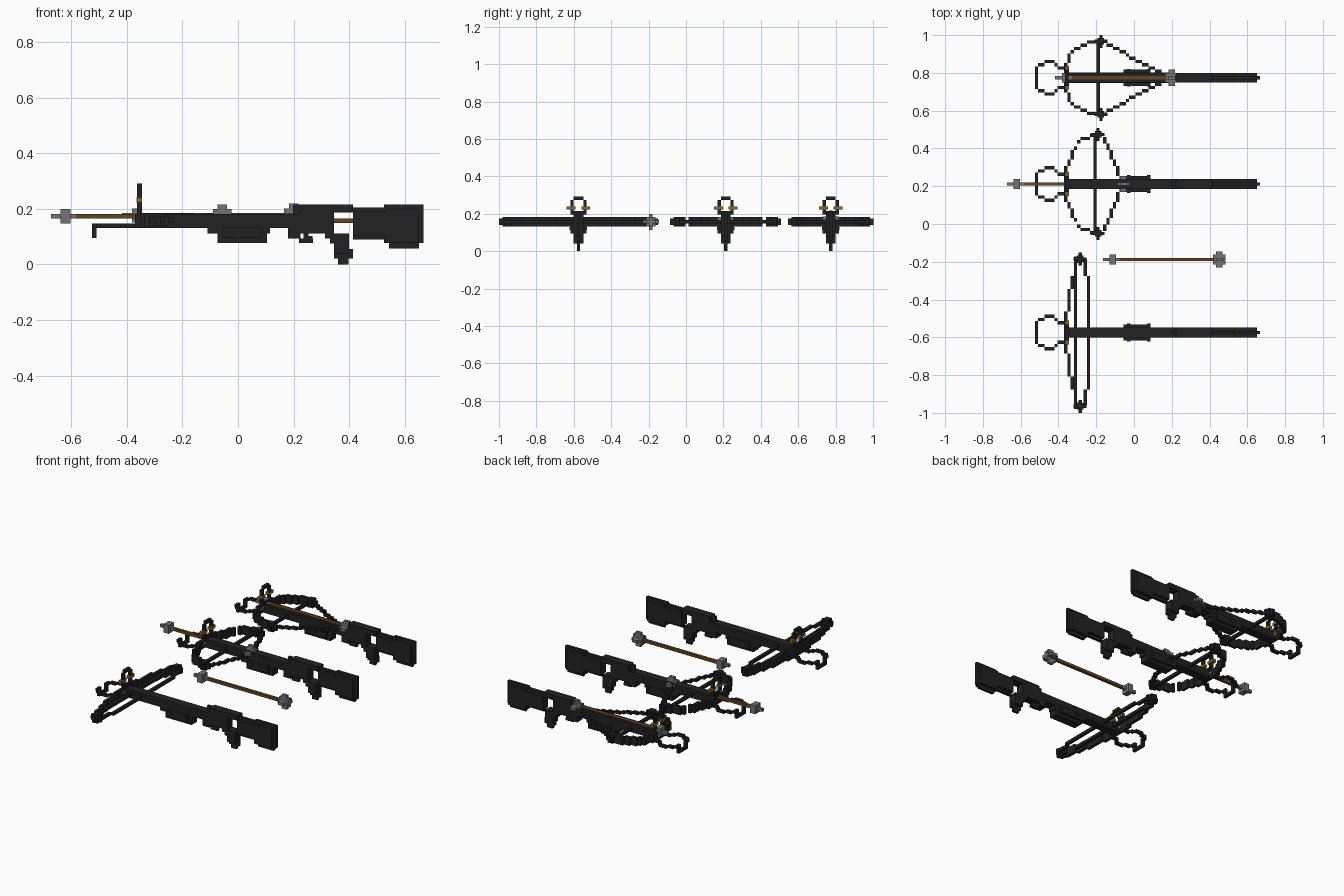
import bpy, bmesh
from mathutils import Matrix, Vector

old = bpy.data.objects.get("Cube")
if old:
    bpy.data.objects.remove(old)

V = 0.0172          # size of one block
H = V / 2
ZB = 0.157          # height of the bow and string


def material(name, rgb):
    m = bpy.data.materials.new(name)
    m.use_nodes = True
    m.diffuse_color = (*rgb, 1)
    m.node_tree.nodes["Principled BSDF"].inputs["Base Color"].default_value = (*rgb, 1)
    return m


BLACK = material("black", (0.016, 0.016, 0.016))
GREY = material("steel grey", (0.17, 0.17, 0.17))
WOOD = material("brown wood", (0.12, 0.06, 0.016))
BRASS = material("brass", (0.27, 0.13, 0.025))


def blocks(name, boxes, mat, loc=(0, 0, 0)):
    """One object from boxes given as (x0, x1, y0, y1, z0, z1)."""
    bm = bmesh.new()
    for x0, x1, y0, y1, z0, z1 in boxes:
        mid = Matrix.Translation(((x0 + x1) / 2, (y0 + y1) / 2, (z0 + z1) / 2))
        bmesh.ops.create_cube(bm, size=1, matrix=mid @ Matrix.Diagonal((x1 - x0, y1 - y0, z1 - z0, 1)))
    me = bpy.data.meshes.new(name)
    bm.to_mesh(me)
    bm.free()
    me.materials.append(mat)
    ob = bpy.data.objects.new(name, me)
    ob.location = loc
    bpy.context.collection.objects.link(ob)
    return ob


def slabs(name, rows, mat, loc):
    """Boxes centred on y, given as (x0, x1, z0, z1, half width)."""
    return blocks(name, [(a, b, -w, w, c, d) for a, b, c, d, w in rows], mat, loc)


def trail(points, z0, z1):
    """Stepped blocks along a path in plan, mirrored to both sides."""
    cells = set()
    for p, q in zip(points, points[1:]):
        p, q = Vector(p), Vector(q)
        n = max(1, round(max(abs(c) for c in q - p) / V))
        for i in range(n + 1):
            c = p.lerp(q, i / n)
            cells.add((round(c.x / V), round(c.y / V)))
    cells |= {(i, -j) for i, j in cells}
    return [(i * V - H, i * V + H, j * V - H, j * V + H, z0, z1) for i, j in sorted(cells)]


def arrow(name, x, y, z):
    w1, w3, w5 = H, 1.5 * V, 2.5 * V
    blocks(name + "_shaft", [(x + .09, x + .61, -w1, w1, -w1, w1)], WOOD, (0, y, z))
    blocks(name + "_head", [(x, x + .093, -w1, w1, -w1, w1),
                            (x + .035, x + .07, -w3, w3, -w3, w3)], GREY, (0, y, z))
    # Fletching is a cross of two vanes
    vanes = [(x + .583, x + .65, -w3, w3, -w1, w1), (x + .583, x + .65, -w1, w1, -w3, w3),
             (x + .6, x + .634, -w5, w5, -w1, w1), (x + .6, x + .634, -w1, w1, -w5, w5)]
    blocks(name + "_fletching", vanes, GREY, (0, y, z))


def crossbow(tag, y, limb, nock):
    """limb: plan path from the barrel to the limb tip; nock: x of the drawn string."""
    loc = (0, y, 0)
    w1, w3, w5 = H, 1.5 * V, 2.5 * V

    # Barrel and receiver
    slabs(tag + "_barrel", [(-.362, .32, .131, .182, w3), (-.362, .2, .140, .165, w3 + .001)], BLACK, loc)
    slabs(tag + "_receiver", [(.197, .225, .18, .215, w1), (.225, .414, .186, .215, w3),
                              (.18, .225, .093, .182, w3), (.22, .346, .111, .19, w3)], BLACK, loc)
    # Fore grip with side pads and bolts
    slabs(tag + "_fore_grip", [(-.11, .115, .111, .14, w3), (-.073, .105, .077, .115, w3),
                               (-.055, .085, .095, .135, w5)], BLACK, loc)
    slabs(tag + "_grip_bolts", [(x, x + V, .113, .13, w5 + .004) for x in (-.037, .07)], BLACK, loc)
    # Trigger
    slabs(tag + "_trigger", [(.235, .253, .09, .115, w1), (.22, .24, .077, .093, w1),
                             (.24, .27, .077, .093, w1), (.25, .268, .093, .102, w1)], BLACK, loc)
    # Pistol grip below the thumb hole
    slabs(tag + "_pistol_grip", [(.312, .346, .093, .19, w3), (.33, .40, .075, .111, w3),
                                 (.345, .40, .04, .08, w3), (.346, .414, .021, .055, w1),
                                 (.36, .397, 0, .03, w1)], BLACK, loc)
    # Butt: full outline in the middle layer, inset side layers
    slabs(tag + "_butt", [(.525, .667, .077, .215, w1), (.543, .65, .057, .215, w1),
                          (.414, .53, .09, .205, w1), (.53, .65, .077, .198, w3),
                          (.414, .54, .105, .19, w3)], BLACK, loc)

    # Foot stirrup with a dropped front bar
    stirrup = trail([(-.36, .035), (-.395, .052), (-.43, .088), (-.465, .088), (-.515, .05), (-.515, .03)],
                    .131, .148)
    stirrup += [(-.525, -.508, s * .034 - H, s * .034 + H, .095, .148) for s in (-1, 1)]
    stirrup.append((-.525, -.508, -.04, .04, .095, .112))
    blocks(tag + "_stirrup", stirrup, BLACK, loc)

    # Sight ring and its brass pegs
    x0, x1 = -.364, -.346
    ring = [(x0, x1, -w3, w3, .274, .292), (x0, x1, -w3, w3, .182, .2)]
    pegs = []
    for s in (-1, 1):
        a, b = sorted((s * w3, s * w5))
        ring.append((x0, x1, a, b, .195, .275))
        a, b = sorted((s * .015, s * .063))
        pegs.append((x0 - .001, x1 + .001, a, b, .222, .24))
    blocks(tag + "_sight_ring", ring, BLACK, loc)
    blocks(tag + "_sight_pegs", pegs, BRASS, loc)
    slabs(tag + "_limb_clamps", [(x0 - .002, x1 + .002, .15, .167, .05)], BRASS, loc)

    # Limbs, tip wheels, cable and string
    blocks(tag + "_limbs", trail(limb, ZB - 1.5 * V, ZB + 1.5 * V), BLACK, loc)
    tx, ty = limb[-1]
    wheels = []
    for s in (-1, 1):
        c = s * ty
        wheels += [(tx - 2 * V, tx + 2 * V, c - H, c + H, ZB - V, ZB + V),
                   (tx - H, tx + H, c - 2 * V, c + 2 * V, ZB - V, ZB + V),
                   (tx - V, tx + V, c - V, c + V, ZB - 1.5 * V, ZB + 1.5 * V)]
    blocks(tag + "_wheels", wheels, BLACK, loc)
    blocks(tag + "_cable", trail([(tx - V, ty), (tx - V, 0)], ZB - H, ZB + H), BLACK, loc)
    start = (tx + 2 * V, ty - V)
    blocks(tag + "_string", trail([start, (nock, 0)], ZB - H, ZB + H), BLACK, loc)


# Uncocked, half drawn and fully drawn crossbows
crossbow("relaxed", -.575, [(-.36, 0), (-.355, .1), (-.34, .2), (-.32, .29), (-.305, .36), (-.285, .39)], -.245)
crossbow("half_drawn", .212, [(-.36, 0), (-.357, .09), (-.32, .175), (-.27, .235), (-.225, .255), (-.19, .262)], -.06)
crossbow("full_drawn", .774, [(-.36, 0), (-.352, .085), (-.33, .135), (-.275, .175), (-.22, .185), (-.175, .193)], .19)

arrow("half_drawn_arrow", -.673, .212, .173)
arrow("full_drawn_arrow", -.417, .774, .176)
arrow("loose_arrow", -.165, -.188, .157)
